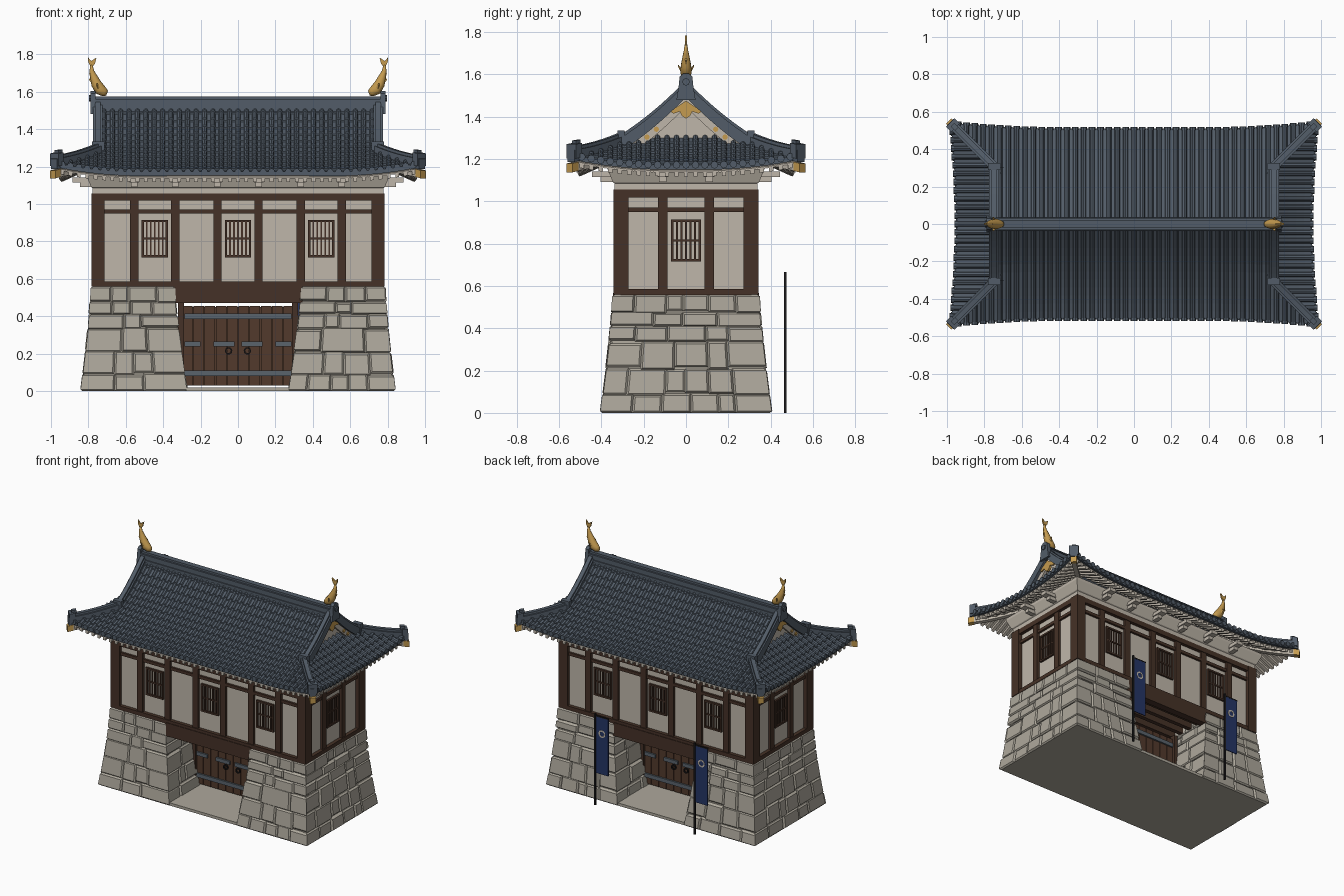
import bpy, bmesh, math, random
from mathutils import Vector

if "Cube" in bpy.data.objects:
    bpy.data.objects.remove(bpy.data.objects["Cube"])
random.seed(4)

def mat(name, r, g, b):
    m = bpy.data.materials.new(name)
    m.diffuse_color = (r, g, b, 1)
    m.use_nodes = True
    m.node_tree.nodes["Principled BSDF"].inputs["Base Color"].default_value = m.diffuse_color
    return m
STONE = mat("stone", .42, .39, .33)
PLASTER = mat("plaster", .52, .47, .40)
WOOD = mat("dark_wood", .060, .031, .020)
DOOR = mat("door_wood", .085, .042, .025)
SLATE = mat("roof_slate", .085, .108, .138)
IRON = mat("iron", .10, .125, .15)
GOLD = mat("gold", .56, .33, .08)
NAVY = mat("navy_cloth", .018, .035, .13)
BLACK = mat("black_lacquer", .012, .011, .012)

class Part:
    """Collects closed pieces and turns them into one object."""
    def __init__(self, name, material, smooth=False):
        self.name, self.m, self.smooth, self.bm = name, material, smooth, bmesh.new()
    def loft(self, rings):
        vs = [[self.bm.verts.new(p) for p in r] for r in rings]
        n = len(vs[0])
        for a, b in zip(vs, vs[1:]):
            for i in range(n):
                self.bm.faces.new((a[i], a[(i+1) % n], b[(i+1) % n], b[i]))
        self.bm.faces.new(vs[0][::-1])
        self.bm.faces.new(vs[-1])
    def box(self, x0, x1, y0, y1, z0, z1):
        self.loft([[(x0, y0, z), (x1, y0, z), (x1, y1, z), (x0, y1, z)] for z in (z0, z1)])
    def wall(self, face, u, z, w, h, o0, o1):
        """Box on wall 0 front, 1 right, 2 back, 3 left; o = distance out from the wall plane."""
        s = -1 if face in (0, 3) else 1
        base = .315 if face % 2 == 0 else .755
        a, b = sorted((s*(base+o0), s*(base+o1)))
        if face % 2 == 0:
            self.box(u-w/2, u+w/2, a, b, z-h/2, z+h/2)
        else:
            self.box(a, b, u-w/2, u+w/2, z-h/2, z+h/2)
    def disc(self, c, axis, r, t, n=8):
        rings = []
        for o in (-t/2, t/2):
            ring = []
            for k in range(n):
                a = 2*math.pi*k/n
                p, q = r*math.cos(a), r*math.sin(a)
                ring.append((c[0]+o, c[1]+p, c[2]+q) if axis == 0 else (c[0]+p, c[1]+o, c[2]+q))
            rings.append(ring)
        self.loft(rings)
    def torus(self, c, R, r, n=16):
        """Flat ring facing front/back."""
        for k in range(n):
            a, b = 2*math.pi*k/n, 2*math.pi*(k+1)/n
            self.loft([[(c[0]+(R+i)*math.cos(t), c[1]+j, c[2]+(R+i)*math.sin(t))
                        for i, j in ((-r, -r), (r, -r), (r, r), (-r, r))] for t in (a, b)])
    def done(self):
        bmesh.ops.recalc_face_normals(self.bm, faces=self.bm.faces[:])
        me = bpy.data.meshes.new(self.name)
        self.bm.to_mesh(me)
        me.materials.append(self.m)
        for p in me.polygons:
            p.use_smooth = self.smooth
        bpy.context.collection.objects.link(bpy.data.objects.new(self.name, me))

# --- battered stone towers: core plus courses of chamfered stones
stones, core = Part("tower_stones", STONE), Part("tower_core", STONE)
def plan(z, sx, d=0):
    k = max(0, 1-z/.56)**1.3
    xo, xi, y = .775+.055*k-d, .35-.07*k+d, .335+.06*k-d
    x0, x1 = (xi, xo) if sx > 0 else (-xo, -xi)
    return [Vector(p) for p in ((x0, -y), (x1, -y), (x1, y), (x0, y))]
rows = [0, .09, .21, .335, .41, .475, .56]
for sx in (1, -1):
    core.loft([[(p.x, p.y, z) for p in plan(z, sx, .006)] for z in rows])
    for z0, z1 in zip(rows, rows[1:]):
        for side in range(4):
            length = (plan(z0, sx)[side]-plan(z0, sx)[(side+1) % 4]).length
            n = max(3, round(length/random.uniform(.11, .16)))
            cuts = [0]+[(k+random.uniform(-.25, .25))/n for k in range(1, n)]+[1]
            for s0, s1 in zip(cuts, cuts[1:]):
                push = random.uniform(.008, .015)
                j0, j1 = (random.uniform(-.008, .008) for _ in "ab")
                za, zb = (z0+j0 if z0 else 0), (z1+j1 if z1 < .56 else z1)
                def pt(s, z, out, inset, first):
                    c = plan(z, sx)
                    a, b = c[side], c[(side+1) % 4]
                    t = (b-a).normalized()
                    ext = inset if first else -inset
                    if inset and s in (0, 1):
                        ext = -out if s == 0 else out
                    p = a+(b-a)*s+t*ext+Vector((t.y, -t.x))*out
                    return (p.x, p.y, z)
                stones.loft([[pt(s0, za+i, o, i, 1), pt(s1, za+i, o, i, 0),
                              pt(s1, zb-i, o, i, 0), pt(s0, zb-i, o, i, 1)]
                             for o, i in ((-.03, 0), (.001, 0), (push, .009))])
core.box(-.3, .3, -.395, .395, 0, .02)
stones.done(); core.done()

# --- gate: planked doors, straps, lintels, ceiling joists
door, iron, frame = Part("gate_doors", DOOR), Part("gate_straps", IRON), Part("timber_frame", WOOD)
rings = Part("gate_ring_handles", BLACK)
for k in range(10):
    x = -.27+.06*k
    door.box(x-.028, x+.028, -.055, .055, .03, .455)
door.box(-.29, .29, -.045, .045, .03, .45)
for s in (1, -1):
    for z in (.095, .40):
        iron.box(-.285, .285, s*.064-.006, s*.064+.006, z-.014, z+.014)
    for m in (1, -1):
        for a, b in ((.2, .285), (.02, .13)):
            lo, hi = sorted((m*a, m*b))
            iron.box(lo, hi, s*.064-.006, s*.064+.006, .238, .264)
        rings.torus((m*.05, s*.07, .215), .016, .004, 10)
        frame.box(m*.305-.015, m*.305+.015, s*.05-.025, s*.05+.025, .02, .48)
    frame.box(-.345, .345, s*.32-.025, s*.32+.025, .47, .566)
frame.box(-.34, .34, -.32, .32, .545, .572)
for k in range(7):
    frame.box(-.34, .34, -.255+.085*k, -.225+.085*k, .49, .55)
door.done(); iron.done(); rings.done()

# --- upper storey: plaster body, timber frame, lattice windows, corbels
body, lattice, corbels = Part("plaster_walls", PLASTER), Part("window_lattice", WOOD), Part("eave_corbels", PLASTER)
body.box(-.755, .755, -.315, .315, .565, 1.21)
body.loft([[(sx*x, sy*y, z) for sx, sy in ((-1, -1), (1, -1), (1, 1), (-1, 1))]
           for x, y, z in ((.778, .338, 1.05), (.778, .338, 1.085), (.785, .345, 1.09), (.81, .37, 1.15), (.81, .37, 1.17))])
for sx in (1, -1):
    for sy in (1, -1):
        frame.box(*sorted((sx*.715, sx*.784)), *sorted((sy*.272, sy*.343)), .56, 1.055)
for f in range(4):
    long = f % 2 == 0
    L = 1.5 if long else .62
    for z, h, o in ((.572, .028, .026), (.96, .022, .015), (1.037, .036, .024)):
        frame.wall(f, 0, z, L, h, -.01, o)
    posts = (-.555, -.335, -.11, .11, .335, .555) if long else (-.11, .11)
    for u in posts:
        frame.wall(f, u, .8, .044, .47, -.01, .019)
        corbels.wall(f, u, 1.105, .035, .028, .02, .09)
        corbels.wall(f, u, 1.128, .05, .025, .02, .13)
    for u in ((-.445, 0, .445) if long else (0,)):
        for s in (1, -1):
            lattice.wall(f, u+s*.064, .815, .012, .2, -.01, .014)
            lattice.wall(f, u, .815+s*.094, .14, .012, -.01, .014)
        for k in range(-2, 3):
            lattice.wall(f, u+k*.0215, .815, .009, .19, -.01, .008)
        lattice.wall(f, u, .815, .13, .009, -.01, .009)
for p in (body, frame, lattice, corbels):
    p.done()

# --- hip-and-gable roof: height from distance d inside the eave, corners swept up
EX, EY, STEP = .95, .51, .0448
def height(x, y, d):
    a = abs(abs(x)-(EX-EY)-abs(y))
    return (1.165+.37*d+.65*d*abs(d)
            + .06*max(0, 1-a/.45)**2*min(1, max(0, 1-(d+.03)/.3)))
def spot(axis, s, c, d):
    return (c, s*(EY-d)) if axis == 0 else (s*(EX-d), c)
def eave_d(axis, c):
    a = abs((EX if axis == 0 else EY)-abs(c))
    return -.03*max(0, 1-a/.6)**2
def column(part, axis, s, c, section, stations):
    part.loft([[(*spot(axis, s, c+u, d), height(*spot(axis, s, c+u, d), d)+v+lift)
                for u, v in section] for d, lift in stations])

tiles, ends, soffit = Part("roof_tiles", SLATE), Part("eave_tile_ends", SLATE), Part("soffit_rafters", PLASTER)
w, r = STEP/2, .0135
tile_section = [(-w, -.022), (-w, 0), (-r, 0), (-.7*r, .8*r), (0, 1.15*r), (.7*r, .8*r), (r, 0), (w, 0), (w, -.022)]
rafter_section = [(-w, -.024), (-w, -.032), (-.01, -.032), (-.01, -.05), (.01, -.05), (.01, -.032), (w, -.032), (w, -.024)]
for axis, count in ((0, 21), (1, 11)):
    for s in (1, -1):
        for k in range(-count, count+1):
            c = k*STEP
            hip = (EX if axis == 0 else EY)-abs(c)      # depth where the hip line is met
            top = (EY if abs(c) < .75 else hip) if axis == 0 else min(.25, hip)
            low = eave_d(axis, c)
            n = max(1, round((top-low)/.042))
            st = []
            for i in range(n):
                d0, d1 = (top+(low-top)*(i+j)/n for j in (0, 1))
                st += [(d0, 0), (d1, .008)]
            column(tiles, axis, s, c, tile_section, st)
            x, y = spot(axis, s, c, low)
            ends.disc((x, y, height(x, y, low)+.008), 1-axis, .018, .016)
            column(soffit, axis, s, c, rafter_section,
                   [(d, 0) for d in (min(.2, hip+.01), (min(.2, hip+.01)+low)/2, low+.01)])
tiles.done(); ends.done(); soffit.done()

# --- ridges, gables, bargeboards, corner beams and gilded fittings
ridge, gable, gold = Part("roof_ridges", SLATE), Part("gables_and_bargeboards", PLASTER), Part("gilded_fittings", GOLD)
for hw, z0, z1 in ((.034, 1.49, 1.525), (.027, 1.525, 1.555), (.033, 1.555, 1.562), (.02, 1.562, 1.576)):
    ridge.box(-.772, .772, -hw, hw, z0, z1)
def rake(part, x0, x1, lo, hi, sy, y0=0, y1=.31):
    part.loft([[(x, sy*y, height(0, y, EY-y)+o) for x, o in ((x0, lo), (x1, lo), (x1, hi), (x0, hi))]
               for y in (y0+(y1-y0)*i/8 for i in range(9))])
for sx in (1, -1):
    ys = [-.3+.05*i for i in range(13)]
    ring = [(y, height(0, y, EY-abs(y))-.015) for y in ys]+[(.3, 1.25), (-.3, 1.25)]
    gable.loft([[(sx*x, y, z) for y, z in ring] for x in (.68, .70)])
    # ridge-end tile
    ring = [(-.045, 1.48), (.045, 1.48), (.035, 1.54), (.03, 1.59), (.012, 1.605), (-.012, 1.605), (-.03, 1.59), (-.035, 1.54)]
    ridge.loft([[(sx*x, y, z) for y, z in ring] for x in (.762, .788)])
    ridge.disc((sx*.79, 0, 1.565), 0, .018, .012)
    # gable pendant
    ring = [(0, 1.475), (.03, 1.455), (.075, 1.425), (.06, 1.415), (.03, 1.425), (.02, 1.405), (0, 1.392)]
    ring += [(-y, z) for y, z in ring[-2:0:-1]]
    gold.loft([[(sx*x, y, z) for y, z in ring] for x in (.745, .762)])
    for sy in (1, -1):
        rake(ridge, sx*.725, sx*.774, -.03, .035, sy)
        rake(ridge, sx*.735, sx*.764, .03, .05, sy, .02, .3)
        rake(gable, sx*.73, sx*.752, -.075, -.025, sy)
        for y in (.14, .185):
            gold.disc((sx*.754, sy*y, height(0, y, EY-y)-.05), 0, .013, .008)
        ridge.box(*sorted((sx*.715, sx*.78)), *sorted((sy*.29, sy*.325)), 1.25, 1.335)
        # hip ridges and the beams below them
        def diagonal(part, d0, d1, hw, lo, hi, n=8):
            e, out = hw*.7071, []
            for i in range(n+1):
                d = d0+(d1-d0)*i/n
                x, y = EX-d, EY-d
                z = height(x, y, d)
                out.append([(sx*(x+k*e), sy*(y-k*e), z+o) for k, o in ((-1, lo), (1, lo), (1, hi), (-1, hi))])
            part.loft(out)
        diagonal(ridge, .215, -.034, .024, -.025, .03)
        diagonal(ridge, .215, -.03, .014, .03, .045)
        diagonal(ridge, -.005, -.032, .032, -.01, .058, 1)
        diagonal(ridge, .002, -.02, .014, .05, .072, 1)
        diagonal(gable, .2, -.03, .016, -.072, -.03)
        diagonal(gold, -.012, -.040, .02, -.072, -.03, 1)
ridge.done(); gable.done(); gold.done()

# --- gilded fish on the ridge ends
fish, fins = Part("ridge_fish", GOLD, True), Part("ridge_fish_fins", GOLD)
path = [(.700, 1.592, .014), (.715, 1.598, .024), (.738, 1.612, .031), (.757, 1.642, .028),
        (.772, 1.68, .02), (.782, 1.712, .012), (.784, 1.742, .007)]
for sx in (1, -1):
    out = []
    for i, (x, z, rad) in enumerate(path):
        a, b = path[max(i-1, 0)], path[min(i+1, len(path)-1)]
        t = Vector((b[0]-a[0], b[1]-a[1])).normalized()
        out.append([(sx*(x-t.y*rad*math.cos(q)), .9*rad*math.sin(q), z+t.x*rad*math.cos(q))
                    for q in (2*math.pi*k/10 for k in range(10))])
    fish.loft(out)
    tail = [(.784, 1.725), (.80, 1.757), (.803, 1.785), (.785, 1.765), (.757, 1.782), (.764, 1.752)]
    fins.loft([[(sx*x, y, z) for x, z in tail] for y in (-.005, .005)])
    back = [(.765, 1.62), (.797, 1.665), (.79, 1.675), (.796, 1.70), (.78, 1.70)]
    fins.loft([[(sx*x, y, z) for x, z in back] for y in (-.004, .004)])
    for sy in (1, -1):
        fins.loft([[(sx*x, sy*y, z) for x, y, z in p] for p in (
            [(.735, .02, 1.61), (.755, .02, 1.62), (.745, .02, 1.6)],
            [(.748, .036, 1.645), (.757, .036, 1.648), (.753, .038, 1.638)])])
fish.done(); fins.done()

# --- banners behind the building
poles, cloth, emblem = Part("banner_poles", BLACK), Part("banner_cloth", NAVY), Part("banner_rings", PLASTER)
for x in (.4, -.4):
    poles.box(x-.006, x+.006, .463, .475, 0, .665)
    poles.box(x-.108, x+.006, .465, .473, .645, .653)
    cloth.box(x-.105, x-.005, .466, .472, .235, .648)
    emblem.torus((x-.055, .469, .53), .022, .005)
poles.done(); cloth.done(); emblem.done()
